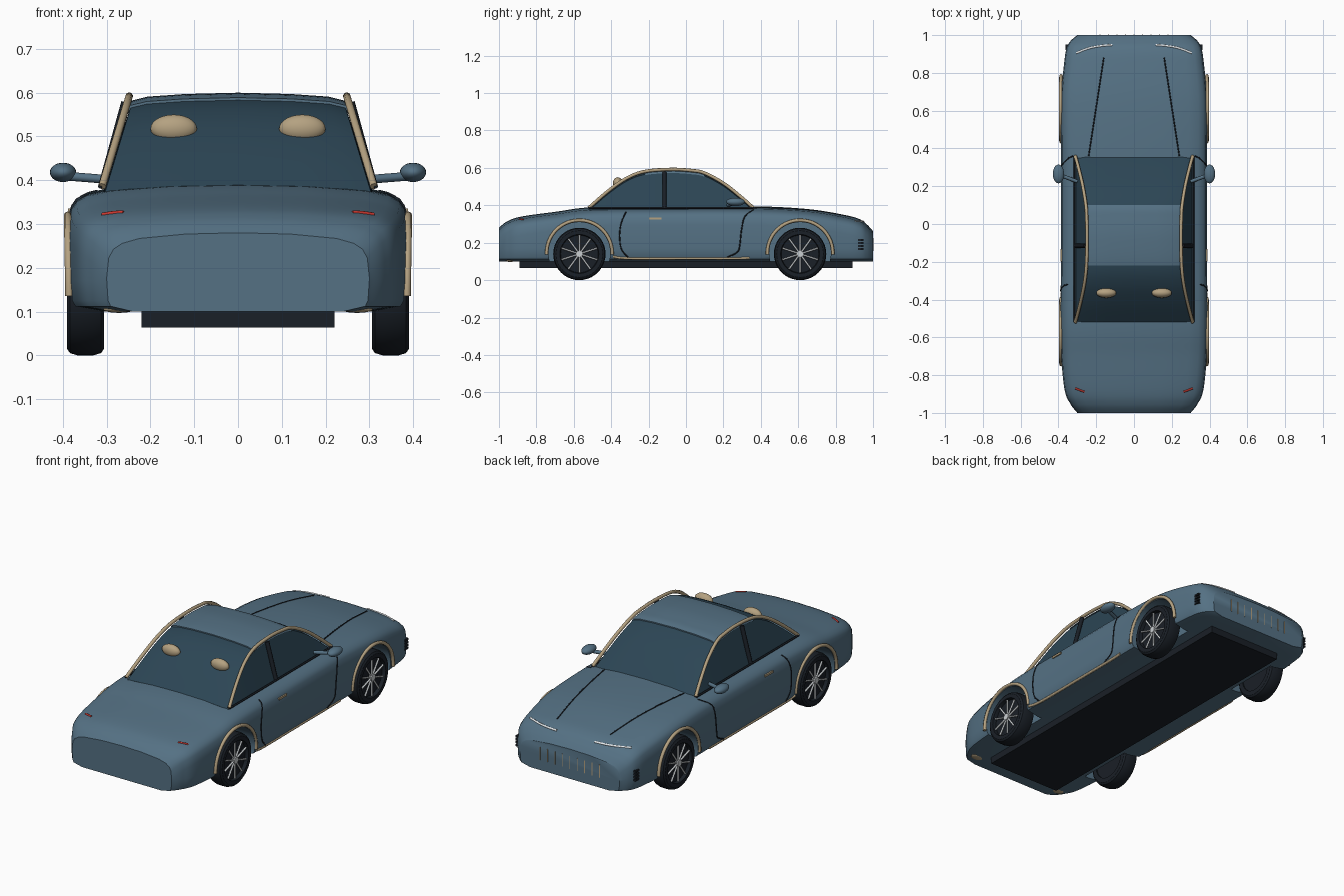
import bpy, bmesh, math
from mathutils import Vector
from mathutils.bvhtree import BVHTree

if "Cube" in bpy.data.objects:
    bpy.data.objects.remove(bpy.data.objects["Cube"])


def material(name, rgb):
    m = bpy.data.materials.new(name)
    m.diffuse_color = (*rgb, 1)
    m.use_nodes = True
    m.node_tree.nodes["Principled BSDF"].inputs["Base Color"].default_value = m.diffuse_color
    return m


PAINT = material("paint", (0.09, 0.165, 0.23))
GLASS = material("glass", (0.025, 0.06, 0.09))
DARK = material("dark", (0.01, 0.014, 0.02))
TAN = material("tan", (0.46, 0.36, 0.22))
SILVER = material("silver", (0.6, 0.63, 0.65))
WHITE = material("white", (0.85, 0.88, 0.9))
RED = material("red", (0.6, 0.04, 0.03))


def smooth(ob, angle=35):
    bpy.ops.object.select_all(action='DESELECT')
    ob.select_set(True)
    bpy.context.view_layer.objects.active = ob
    bpy.ops.object.shade_smooth_by_angle(angle=math.radians(angle))


def add(name, bm, mat):
    bmesh.ops.recalc_face_normals(bm, faces=bm.faces)
    me = bpy.data.meshes.new(name)
    bm.to_mesh(me)
    bm.free()
    ob = bpy.data.objects.new(name, me)
    bpy.context.collection.objects.link(ob)
    me.materials.append(mat)
    return ob


def spline(pts, n=8):
    """Catmull-Rom curve through tuples."""
    v = [pts[0]] + list(pts) + [pts[-1]]
    out = []
    for i in range(1, len(v) - 2):
        for k in range(n):
            t = k / n
            out.append(tuple(0.5 * (2*b + (c-a)*t + (2*a-5*b+4*c-d)*t*t + (3*b-a-3*c+d)*t**3)
                             for a, b, c, d in zip(*v[i-1:i+3])))
    return out + [tuple(pts[-1])]


def loft(stations, section):
    """Skin closed half-sections, mirrored in x, along y."""
    bm = bmesh.new()
    rings = []
    for st in stations:
        half = section(*st)
        full = half + [(-x, z) for x, z in half[-2:0:-1]]
        rings.append([bm.verts.new((x, st[0], z)) for x, z in full])
    for a, b in zip(rings, rings[1:]):
        for i in range(len(a)):
            j = (i + 1) % len(a)
            bm.faces.new((a[i], a[j], b[j], b[i]))
    bm.faces.new(rings[0])
    bm.faces.new(rings[-1])
    return bm


def tube(name, pts, r, mat, n=6):
    cu = bpy.data.curves.new(name, 'CURVE')
    cu.dimensions = '3D'
    cu.bevel_depth, cu.bevel_resolution, cu.use_fill_caps = r, 2, True
    path = spline(pts, n) if n > 1 else pts
    sp = cu.splines.new('POLY')
    sp.points.add(len(path) - 1)
    for p, co in zip(sp.points, path):
        p.co = (*co, 1)
    ob = bpy.data.objects.new(name, cu)
    bpy.context.collection.objects.link(ob)
    cu.materials.append(mat)
    return ob


def ball(name, loc, size, mat):
    bpy.ops.mesh.primitive_uv_sphere_add(segments=24, ring_count=14, location=loc)
    ob = bpy.context.object
    ob.name, ob.scale = name, size
    ob.data.materials.append(mat)
    smooth(ob, 60)


def box(name, loc, size, mat):
    bpy.ops.mesh.primitive_cube_add(size=1, location=loc)
    ob = bpy.context.object
    ob.name, ob.scale = name, size
    ob.data.materials.append(mat)


# Lower body: stations of (y, half width, top height)
BODY = [(-1, .30, .28), (-.955, .335, .315), (-.88, .367, .34), (-.7, .385, .365), (-.5, .388, .39),
        (-.1, .386, .395), (.36, .386, .395), (.65, .387, .38), (.85, .37, .348), (.93, .357, .325),
        (.97, .335, .295), (1, .30, .262)]


def body_section(y, w, t):
    return [(0, t), (.4*w, t-.003), (.75*w, t-.013), (.88*w, t-.024), (.95*w, t-.038), (.985*w, t-.058),
            (w, t-.1), (w, .17), (.99*w, .125), (.97*w, .112), (.8*w, .1), (0, .1)]


bm = loft(spline(BODY), body_section)
bmesh.ops.recalc_face_normals(bm, faces=bm.faces)
skin = BVHTree.FromBMesh(bm)
body = add("body", bm, PAINT)


def side(s, y, z):
    return skin.ray_cast(Vector((s, y, z)), Vector((-s, 0, 0)))[0]


def top(x, y):
    return skin.ray_cast(Vector((x, y, 1)), Vector((0, 0, -1)))[0]


# Wheel arch openings
WHEELS = [(s, y) for s in (1, -1) for y in (-.57, .61)]
for s, y in WHEELS:
    bpy.ops.mesh.primitive_cylinder_add(vertices=48, radius=.165, depth=.24,
                                        location=(s*.40, y, .145), rotation=(0, math.pi/2, 0))
    cut = bpy.context.object
    cut.name, cut.hide_render = "arch_cutter", True
    m = body.modifiers.new("arch", 'BOOLEAN')
    m.object, m.solver = cut, 'EXACT'
    bpy.context.view_layer.objects.active = body
    bpy.ops.object.modifier_apply(modifier=m.name)
    bpy.data.objects.remove(cut)
smooth(body)
box("underbody", (0, 0, .085), (.44, 1.78, .042), DARK)

# Cabin glass and roof panel
CABIN = [(-.52, .388), (-.42, .475), (-.32, .545), (-.22, .583), (-.08, .594), (.03, .588), (.1, .574),
         (.2, .52), (.29, .45), (.36, .388)]


def rail_x(z):
    return .31 - (z - .39) * .3


def cabin_section(y, z, up=0, low=.36):
    w = rail_x(z) - .006
    return [(0, z+up), (.5*w, z-.003+up), (.85*w, z-.009+up), (w, z-.018+up), (rail_x(low)-.006, low)]  \
        + [(0, low)]


smooth(add("cabin_glass", loft(spline(CABIN), cabin_section), GLASS))
roof = [p for p in spline(CABIN) if -.225 < p[0] < .105]
smooth(add("roof_panel", loft(roof, lambda y, z: cabin_section(y, z, .006, z-.022)), PAINT))

# Trim, seams, mirrors and lights on both sides
for s in (1, -1):
    tube("roof_rail", [(s*rail_x(z), y, z-.002) for y, z in CABIN], .009, TAN)
    tube("belt_line", [(s*.315, y, .386) for y in (-.52, 0, .36)], .005, DARK)
    tube("door_pillar", [(s*.309, -.115, .385), (s*.256, -.115, .578)], .011, DARK, 1)
    tube("sill_trim", [side(s, y, z) for y, z in ((-.39, .125), (-.3, .116), (0, .116), (.25, .116), (.34, .118))],
         .007, TAN)
    rear_seam = [(-.32, .365), (-.345, .31), (-.355, .24), (-.345, .165), (-.31, .122)]
    front_seam = [(.36, .375), (.315, .34), (.297, .27), (.288, .19), (.275, .15), (.22, .122)]
    for seam in (rear_seam, front_seam):
        tube("door_seam", [side(s, *p) for p in spline(seam, 4)], .0035, DARK, 1)
    h = side(s, -.165, .33)
    box("door_handle", h, (.014, .066, .011), TAN)
    tube("hood_seam", [top(s*(.16 + .08*t/8), .88 - .52*t/8) for t in range(9)], .0035, DARK, 1)
    tube("headlight", [top(s*x, y) for x, y in ((.115, .948), (.18, .942), (.24, .93), (.305, .905))], .0055, WHITE)
    tube("tail_light", [top(s*x, y) for x, y in ((.262, -.888), (.285, -.88), (.31, -.87))], .005, RED)
    ball("exhaust_tip", (s*.272, -.94, .105), (.036, .025, .008), TAN)
    for k in range(4):
        v = side(s, .935, .167 + k*.016)
        box("side_vent", v, (.016, .03, .01), DARK)
    ball("mirror", (s*.40, .265, .418), (.03, .05, .022), PAINT)
    tube("mirror_arm", [(s*.30, .225, .402), (s*.40, .262, .41)], .01, PAINT, 1)
    ball("headrest", (s*.147, -.365, .518), (.053, .026, .032), TAN)

# Grille bars
for i in range(9):
    x = (i - 4) * .045
    box("grille_bar", (x, .998, .19), (.004, .008, .07), TAN)

# Wheels: lathed tyre, dish, spokes, hub and arch trim
TYRE = [(.10, .306), (.125, .306), (.135, .313), (.14, .33), (.14, .368), (.135, .384), (.125, .391),
        (.104, .391), (.10, .375)]
for s, y in WHEELS:
    c = Vector((0, y, .14))
    bm = bmesh.new()
    vs = [bm.verts.new((s*x, y, .14 + r)) for r, x in TYRE]
    es = [bm.edges.new((vs[i], vs[(i+1) % len(vs)])) for i in range(len(vs))]
    bmesh.ops.spin(bm, geom=vs + es, cent=c, axis=(1, 0, 0), angle=2*math.pi, steps=40)
    bmesh.ops.remove_doubles(bm, verts=bm.verts, dist=1e-4)
    smooth(add("tyre", bm, DARK))
    for name, r, x, d, mat in (("wheel_dish", .102, .342, .06, DARK), ("wheel_hub", .018, .38, .02, SILVER)):
        bpy.ops.mesh.primitive_cylinder_add(vertices=32, radius=r, depth=d, location=(s*x, y, .14),
                                            rotation=(0, math.pi/2, 0))
        bpy.context.object.name = name
        bpy.context.object.data.materials.append(mat)
    for k in range(10):
        a = 2 * math.pi * k / 10
        d = Vector((0, math.sin(a), math.cos(a)))
        tube("wheel_spoke", [c + d*.012 + Vector((s*.38, 0, 0)), c + d*.1 + Vector((s*.38, 0, 0))], .005, SILVER, 1)
    arc = [math.radians(a) for a in range(-3, 184, 6)]
    tube("arch_trim", [(s*(.386 + .003*math.sin(a)), y + .175*math.cos(a), .145 + .175*math.sin(a)) for a in arc],
         .009, TAN, 1)
